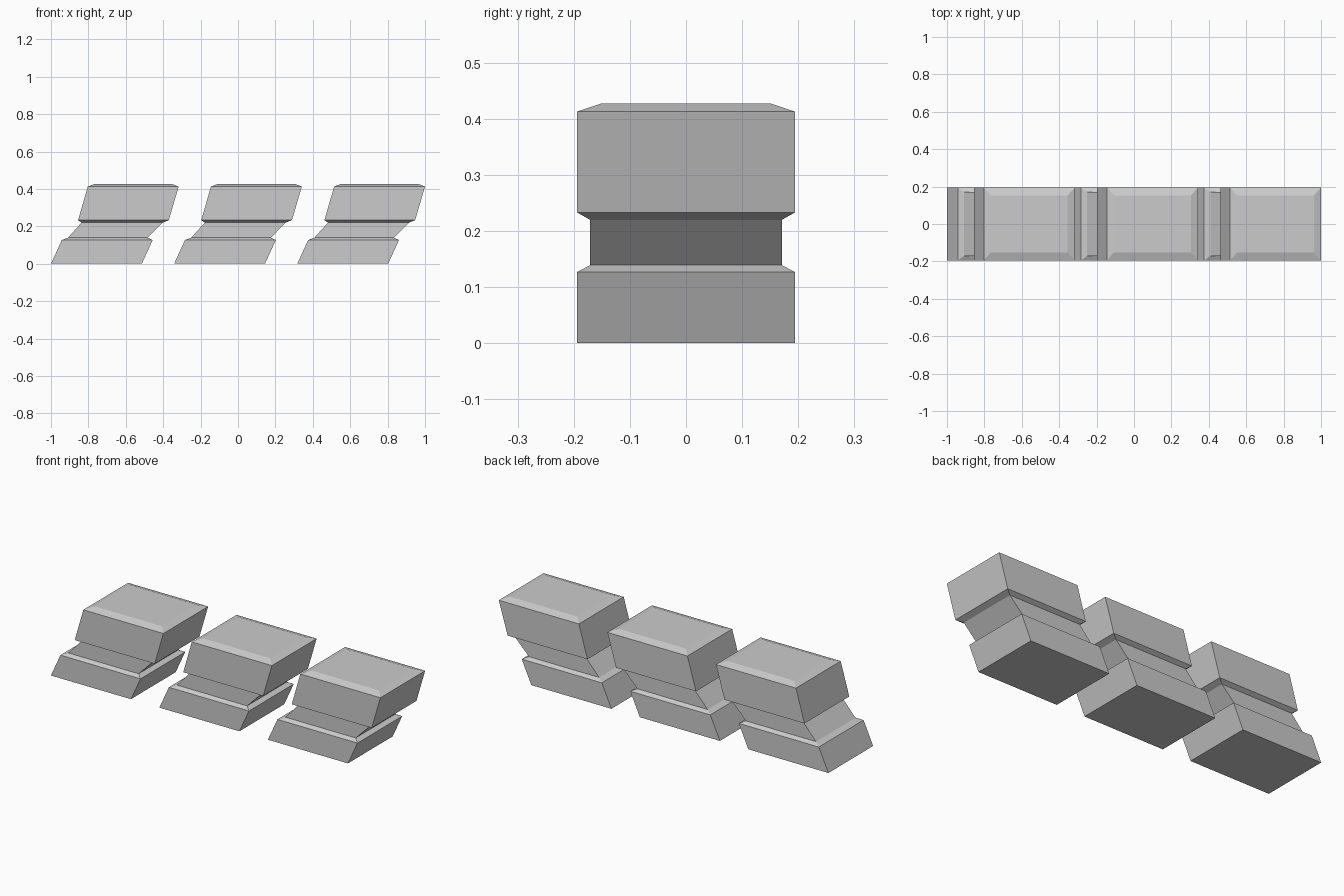
import bpy, bmesh

if "Cube" in bpy.data.objects:
    bpy.data.objects.remove(bpy.data.objects["Cube"])

# Cross-sections of one slanted block, bottom to top: z, x min, x max, half depth
SECTIONS = [
    (0.000, -1.000, -0.514, 0.194),  # foot
    (0.127, -0.942, -0.456, 0.194),  # foot top edge
    (0.139, -0.909, -0.483, 0.171),  # neck bottom
    (0.220, -0.836, -0.403, 0.171),  # neck top
    (0.233, -0.855, -0.370, 0.194),  # head bottom edge
    (0.413, -0.803, -0.317, 0.194),  # head top edge
    (0.427, -0.765, -0.355, 0.152),  # chamfered top
]
SPACING = 0.6585


def slanted_block(name, dx):
    """Loft the rectangular sections into one closed block."""
    bm = bmesh.new()
    rings = [[bm.verts.new((x + dx, y, z))
              for x, y in ((x0, -d), (x1, -d), (x1, d), (x0, d))]
             for z, x0, x1, d in SECTIONS]
    for low, high in zip(rings, rings[1:]):
        for i in range(4):
            j = (i + 1) % 4
            bm.faces.new((low[i], low[j], high[j], high[i]))
    bm.faces.new(rings[0][::-1])
    bm.faces.new(rings[-1])
    bmesh.ops.recalc_face_normals(bm, faces=bm.faces)
    mesh = bpy.data.meshes.new(name)
    bm.to_mesh(mesh)
    bm.free()
    bpy.context.collection.objects.link(bpy.data.objects.new(name, mesh))


# Row of three identical blocks
for k, side in enumerate(("left", "middle", "right")):
    slanted_block(f"{side}_slanted_block", k * SPACING)
